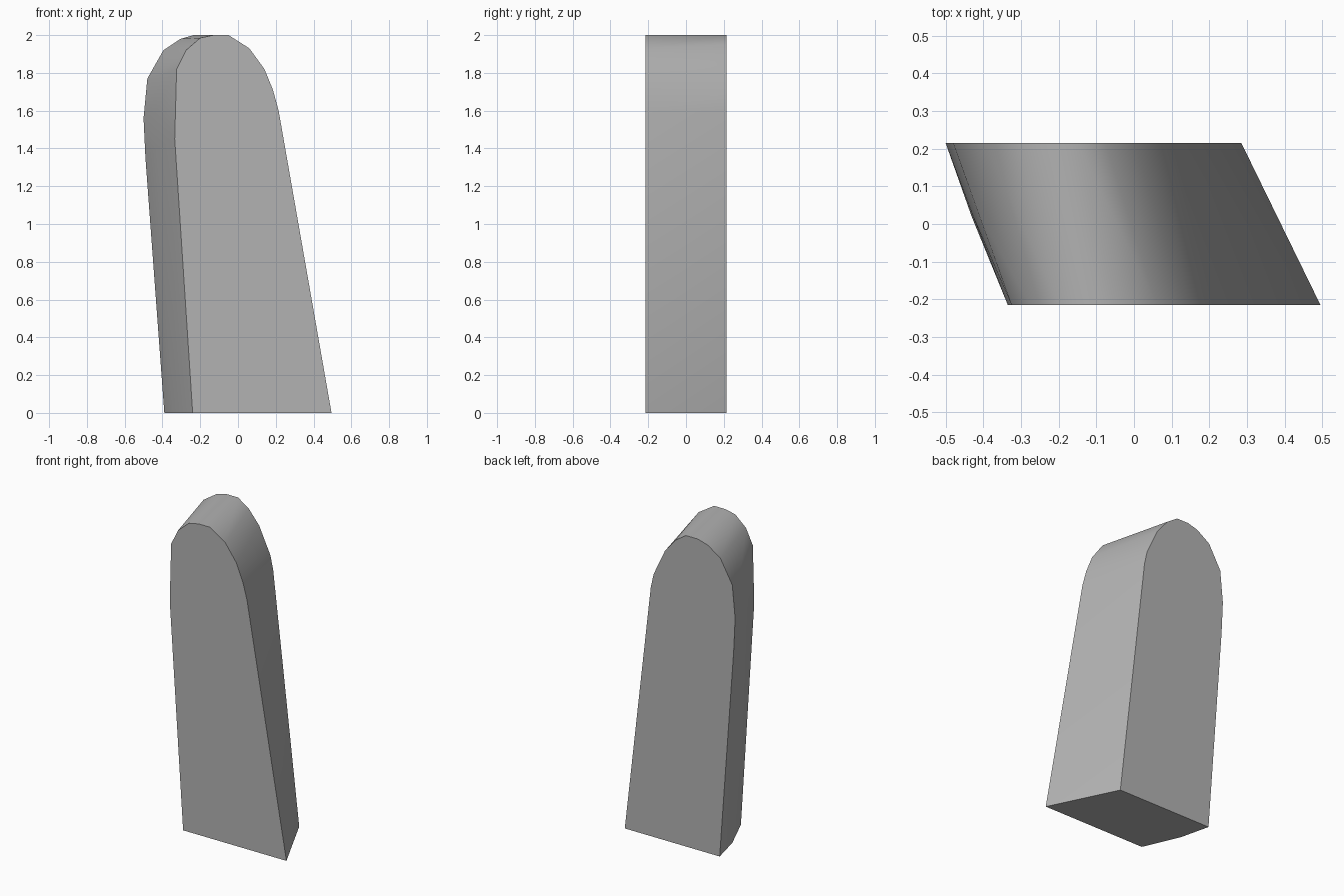
import bpy
import bmesh
import math

if "Cube" in bpy.data.objects:
    bpy.data.objects.remove(bpy.data.objects["Cube"], do_unlink=True)

DEPTH = 0.215

# Front and back outlines of the leaning slab (x, z)
front = [(0.495, 0), (0.215, 1.6), (0.185, 1.71), (0.14, 1.82), (0.06, 1.93),
         (-0.05, 2), (-0.13, 2), (-0.2, 1.985), (-0.275, 1.92), (-0.325, 1.82),
         (-0.335, 1.45), (-0.24, 0)]
back = [(0.285, 0), (0.1, 1.6), (0.08, 1.69), (0, 1.86), (-0.075, 1.95),
        (-0.15, 2), (-0.235, 2), (-0.305, 1.98), (-0.395, 1.92), (-0.48, 1.77),
        (-0.5, 1.56), (-0.49, 1.35), (-0.39, 0)]
# Slight bulge along the middle of the left-leaning side
bulge = [(-0.343, 0), (-0.431, 1.4), (-0.427, 1.6), (-0.408, 1.8)]

bm = bmesh.new()
for outline, y in ((front, -DEPTH), (bulge, 0.02), (back, DEPTH)):
    for x, z in outline:
        bm.verts.new((x, y, z))

# Wrap the outlines in one skin and merge the flat caps
hull = bmesh.ops.convex_hull(bm, input=bm.verts)
loose = {g for g in hull["geom_interior"] + hull["geom_unused"]
         if isinstance(g, bmesh.types.BMVert)}
bmesh.ops.delete(bm, geom=list(loose), context="VERTS")
bmesh.ops.dissolve_limit(bm, angle_limit=math.radians(0.3),
                         verts=bm.verts, edges=bm.edges)
bmesh.ops.recalc_face_normals(bm, faces=bm.faces)

mesh = bpy.data.meshes.new("stone_slab")
bm.to_mesh(mesh)
bm.free()
slab = bpy.data.objects.new("stone_slab", mesh)
bpy.context.collection.objects.link(slab)

# Plain grey stone
grey = bpy.data.materials.new("stone_grey")
grey.use_nodes = True
colour = (0.45, 0.45, 0.45, 1)
grey.diffuse_color = colour
grey.node_tree.nodes["Principled BSDF"].inputs["Base Color"].default_value = colour
mesh.materials.append(grey)

# Smooth rounded sides, crisp caps
bpy.ops.object.select_all(action="DESELECT")
slab.select_set(True)
bpy.context.view_layer.objects.active = slab
bpy.ops.object.shade_smooth_by_angle(angle=math.radians(40))
